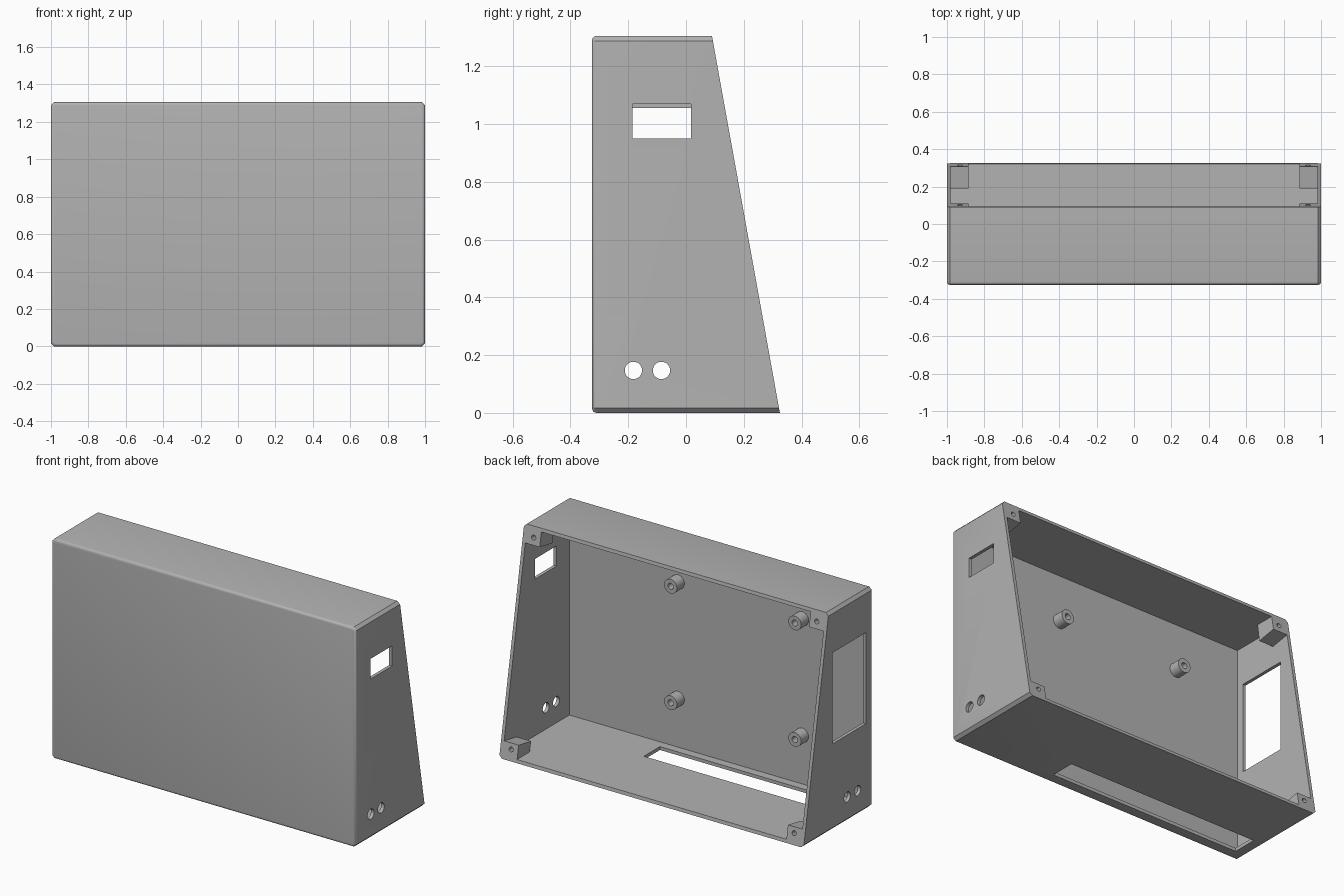
import bpy, bmesh, math
from mathutils import Vector, Matrix

if "Cube" in bpy.data.objects:
    bpy.data.objects.remove(bpy.data.objects["Cube"])

W, D, H, WALL = 1.0, 0.325, 1.305, 0.02
BACK_TOP = 0.09
SLOPE = (BACK_TOP - D) / H
INWARD = Vector((0, -1, SLOPE)).normalized()

grey = bpy.data.materials.new("plastic_grey")
grey.use_nodes = True
COLOUR = (0.45, 0.45, 0.45, 1)
grey.diffuse_color = COLOUR
grey.node_tree.nodes["Principled BSDF"].inputs["Base Color"].default_value = COLOUR


def back(z, depth=0.0):
    """Point of the y-z profile on the sloped back, moved inward by depth."""
    p = Vector((0, D + SLOPE * z, z)) + INWARD * depth
    return p.y, p.z


def make_object(name, bm):
    bmesh.ops.recalc_face_normals(bm, faces=bm.faces)
    mesh = bpy.data.meshes.new(name)
    bm.to_mesh(mesh)
    bm.free()
    mesh.materials.append(grey)
    obj = bpy.data.objects.new(name, mesh)
    bpy.context.collection.objects.link(obj)
    return obj


def prism(profile, x0, x1):
    """Extrude a y-z profile along x."""
    bm = bmesh.new()
    face = bm.faces.new([bm.verts.new((x0, y, z)) for y, z in profile])
    ext = bmesh.ops.extrude_face_region(bm, geom=[face])
    verts = [g for g in ext["geom"] if isinstance(g, bmesh.types.BMVert)]
    bmesh.ops.translate(bm, verts=verts, vec=(x1 - x0, 0, 0))
    return bm


def box(name, x0, x1, y0, y1, z0, z1):
    return make_object(name, prism([(y0, z0), (y1, z0), (y1, z1), (y0, z1)], x0, x1))


def rod(name, centre, axis, radius, length, sides=32):
    bm = bmesh.new()
    turn = Vector(axis).to_track_quat("Z", "Y").to_matrix().to_4x4()
    bmesh.ops.create_cone(bm, cap_ends=True, segments=sides, radius1=radius,
                          radius2=radius, depth=length,
                          matrix=Matrix.Translation(centre) @ turn)
    return make_object(name, bm)


def activate(obj):
    bpy.ops.object.select_all(action="DESELECT")
    obj.select_set(True)
    bpy.context.view_layer.objects.active = obj


def cut(target, cutter):
    mod = target.modifiers.new("cut", "BOOLEAN")
    mod.operation, mod.solver, mod.object = "DIFFERENCE", "EXACT", cutter
    activate(target)
    bpy.ops.object.modifier_apply(modifier=mod.name)
    bpy.data.objects.remove(cutter)


def smooth(obj):
    activate(obj)
    bpy.ops.object.shade_smooth_by_angle(angle=math.radians(30))


# Wedge-shaped case: chamfered side edges, rounded front edges
bm = prism([(-D, 0), (D, 0), (BACK_TOP, H), (-D, H)], -W, W)
side_edges = [e for e in bm.edges
              if abs(e.verts[0].co.x - e.verts[1].co.x) < 1e-4
              and abs(e.verts[0].co.z - e.verts[1].co.z) < 1e-4]
bmesh.ops.bevel(bm, geom=side_edges, offset=0.017, segments=1, affect="EDGES")
front_edges = [e for e in bm.edges if all(v.co.y < -D + 1e-4 for v in e.verts)]
bmesh.ops.bevel(bm, geom=front_edges, offset=0.015, segments=4, profile=0.5,
                affect="EDGES")
case = make_object("case", bm)

# Hollow interior, open at the sloped back
cut(case, box("cavity", WALL - W, W - WALL, WALL - D, 1, WALL, H - WALL))

# Openings: port and cable holes, side window, slot in the base
cut(case, box("port", 0.9, 1.1, -0.185, 0.018, 0.95, 1.07))
cut(case, box("window", -1.1, -0.9, -0.26, 0.055, 0.515, 1.056))
cut(case, box("slot", -0.925, 0.35, -0.255, -0.105, -0.1, 0.1))
for y in (-0.182, -0.085):
    for x in (-W, W):
        cut(case, rod("cable_hole", (x, y, 0.147), (1, 0, 0), 0.03, 0.2))
smooth(case)

# Corner blocks with screw holes square to the sloped back
DEPTH = 0.12
low, high = WALL, H - WALL
lower = [back(low), back(0.1), back(0.1, DEPTH), (back(low, DEPTH)[0], low)]
upper = [back(high), back(1.2), back(1.2, DEPTH),
         (back(high, DEPTH)[0], high)]
for side, s in (("left", 1), ("right", -1)):
    for level, profile, z in (("lower", lower, 0.065), ("upper", upper, 1.242)):
        block = make_object(f"{level}_{side}_screw_block",
                            prism(profile, s * 0.885, s * (W - WALL)))
        y, z = back(z)
        cut(block, rod("screw_hole", (s * 0.93, y, z), INWARD, 0.014, 0.16, 24))
        smooth(block)

# Hollow standoffs on the inside of the front wall
for x in (-0.55, 0.266):
    for z in (0.31, 1.002):
        post = rod("standoff", (x, WALL - D + 0.034, z), (0, 1, 0), 0.042, 0.072)
        cut(post, rod("standoff_hole", (x, WALL - D + 0.07, z), (0, 1, 0), 0.018, 0.13))
        smooth(post)
